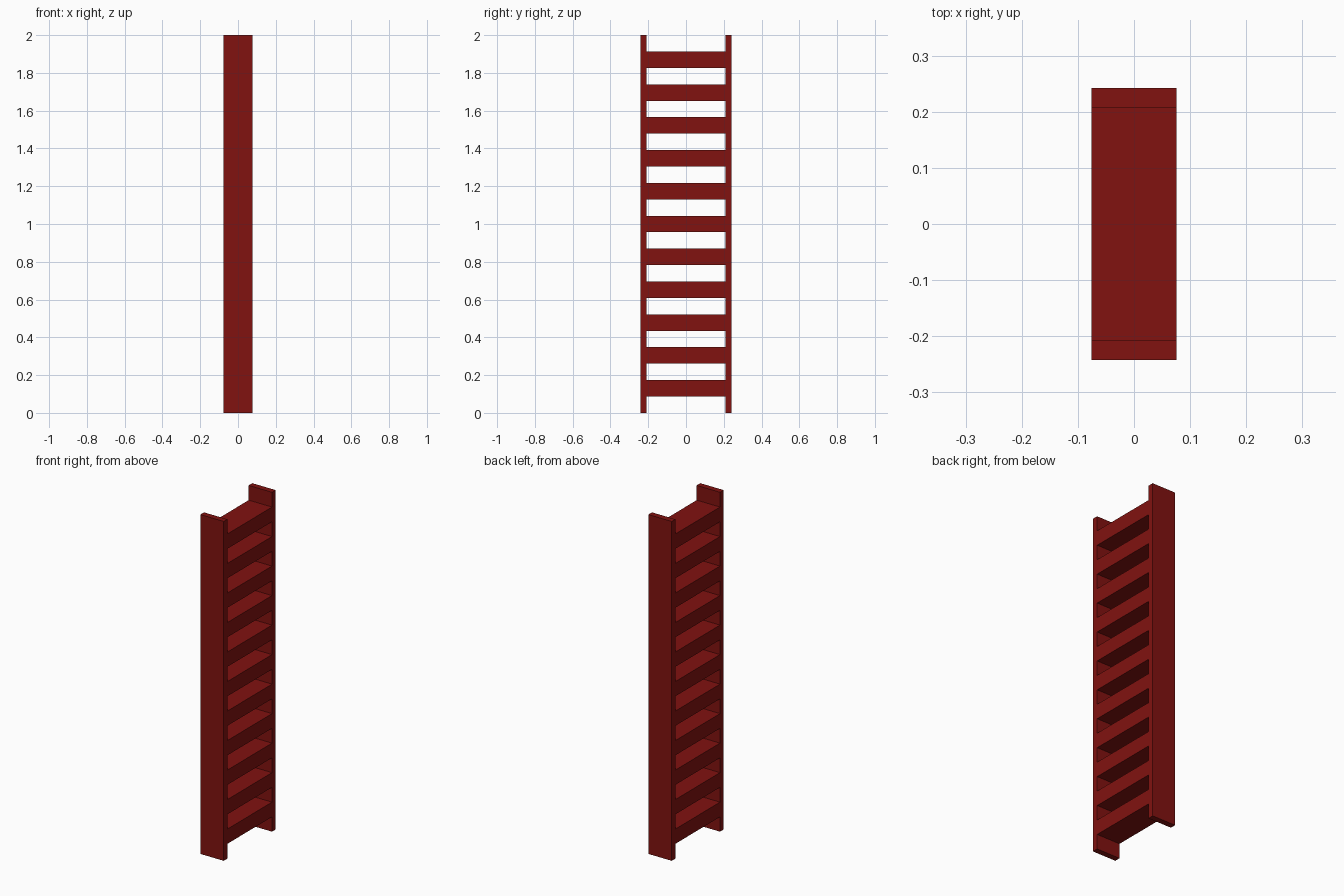
import bpy

if "Cube" in bpy.data.objects:
    bpy.data.objects.remove(bpy.data.objects["Cube"])

HEIGHT = 2.0
DEPTH = 0.152
OUTER, INNER = 0.242, 0.208
RUNGS = 11
STEP = HEIGHT / (2 * RUNGS + 1)   # rung height equals gap height

red = bpy.data.materials.new("dark_red_paint")
red.diffuse_color = (0.22, 0.006, 0.005, 1.0)
red.use_nodes = True
red.node_tree.nodes["Principled BSDF"].inputs["Base Color"].default_value = red.diffuse_color


def box(name, size, center):
    bpy.ops.mesh.primitive_cube_add(size=1, location=center)
    obj = bpy.context.object
    obj.name = name
    obj.scale = size
    bpy.ops.object.transform_apply(location=False, rotation=False, scale=True)
    obj.data.materials.append(red)
    return obj


# Side rails
for side, label in ((-1, "front"), (1, "back")):
    box(f"{label}_rail", (DEPTH, OUTER - INNER, HEIGHT),
        (0, side * (OUTER + INNER) / 2, HEIGHT / 2))

# Evenly spaced flat rungs between the rails
for i in range(RUNGS):
    box(f"rung_{i + 1}", (DEPTH, 2 * INNER, STEP), (0, 0, (2 * i + 1.5) * STEP))
